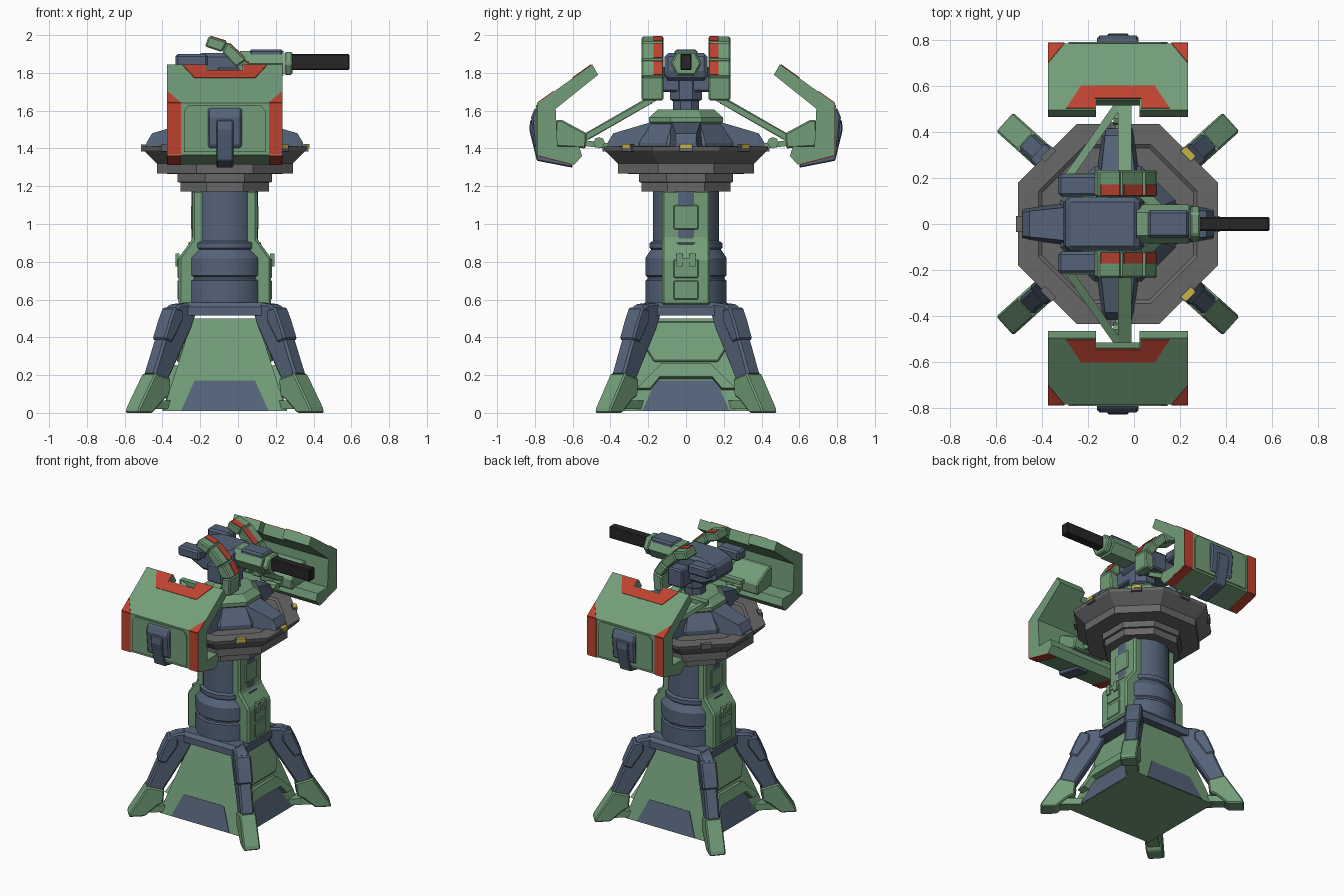
import bpy, bmesh
from math import cos, sin, pi, radians
from mathutils import Vector, Matrix

if "Cube" in bpy.data.objects:
    bpy.data.objects.remove(bpy.data.objects["Cube"])

CX = -0.07          # the tower axis; all parts are built around it
LEG_ANGLE = radians(42)


def material(name, r, g, b):
    m = bpy.data.materials.new(name)
    m.use_nodes = True
    m.diffuse_color = (r, g, b, 1)
    m.node_tree.nodes["Principled BSDF"].inputs["Base Color"].default_value = (r, g, b, 1)
    return m


GREEN = material("sage green", .17, .34, .19)
BLUE = material("slate blue", .09, .125, .19)
RED = material("brick red", .52, .055, .03)
GREY = material("mid grey", .14, .135, .135)
BLACK = material("barrel black", .02, .019, .019)
YELLOW = material("lamp yellow", .58, .46, .06)


def loft(name, rings, mat, mirror="", bevel=0.0, turn=0.0, closed=False):
    """Skin equal-length rings of points and cap both ends."""
    bm = bmesh.new()
    loops = [[bm.verts.new(p) for p in ring] for ring in rings]
    n = len(loops[0])
    for a, b in zip(loops, loops[1:]):
        for i in range(n):
            j = (i + 1) % n
            bm.faces.new((a[i], a[j], b[j], b[i]))
    bm.faces.new(loops[0][::-1])
    bm.faces.new(loops[-1])
    bmesh.ops.recalc_face_normals(bm, faces=bm.faces)
    bm.transform(Matrix.Rotation(turn, 4, "Z"))
    mesh = bpy.data.meshes.new(name)
    bm.to_mesh(mesh)
    bm.free()
    mesh.materials.append(mat)
    ob = bpy.data.objects.new(name, mesh)
    ob.location.x = CX
    bpy.context.collection.objects.link(ob)
    if bevel:
        mod = ob.modifiers.new("Bevel", "BEVEL")
        mod.width, mod.segments = bevel, 1
    if mirror:
        mod = ob.modifiers.new("Mirror", "MIRROR")
        mod.use_axis = ("X" in mirror, "Y" in mirror, False)
        mod.use_mirror_merge = False
    return ob


def prism(name, pts, axis, a, b, mat, **kw):
    """Extrude a 2D profile along an axis from a to b."""
    place = {"x": lambda p, t: (t, p[0], p[1]),
             "y": lambda p, t: (p[0], t, p[1]),
             "z": lambda p, t: (p[0], p[1], t)}[axis]
    return loft(name, [[place(p, t) for p in pts] for t in (a, b)], mat, **kw)


def box(name, x, y, z, mat, **kw):
    pts = [(x[0], y[0]), (x[1], y[0]), (x[1], y[1]), (x[0], y[1])]
    return prism(name, pts, "z", z[0], z[1], mat, **kw)


def plate(name, pts, mat, t=.009, **kw):
    """Thin slab centred on a flat 3D outline."""
    pts = [Vector(p) for p in pts]
    nrm = sum((p.cross(q) for p, q in zip(pts, pts[1:] + pts[:1])), Vector()).normalized()
    return loft(name, [[p + nrm * s * t / 2 for p in pts] for s in (-1, 1)], mat, **kw)


def lathe(name, profile, n, mat, **kw):
    """Turn (apothem, z) pairs into an n-sided solid with flats facing the axes."""
    k = 1 / cos(pi / n)
    rings = [[(r * k * cos((i + .5) * 2 * pi / n), r * k * sin((i + .5) * 2 * pi / n), z)
              for i in range(n)] for r, z in profile]
    return loft(name, rings, mat, **kw)


def beam(name, p, q, w, h, mat, **kw):
    p, q = Vector(p), Vector(q)
    side = (q - p).cross(Vector((0, 0, 1))).normalized()
    up = side.cross(q - p).normalized()
    corners = [side * a * w / 2 + up * b * h / 2 for a, b in ((-1, -1), (1, -1), (1, 1), (-1, 1))]
    return loft(name, [[e + c for c in corners] for e in (p, q)], mat, **kw)


# --- base: sloped housing, skirts, legs and feet
def sx(z): return .17 + .32 * (.5 - z)
def sy(z): return .20 + .26 * (.5 - z)


loft("base_housing", [[(a * sx(z), b * sy(z), z) for a, b in ((-1, -1), (1, -1), (1, 1), (-1, 1))]
                      for z in (.01, .5)], GREEN)
skirt = ((-.16, .17), (.16, .17), (.23, .012), (-.23, .012))
plate("front_skirt", [(u, sy(z), z) for u, z in skirt], BLUE, mirror="Y")
plate("side_skirt", [(sx(z), u, z) for u, z in skirt], BLUE, mirror="X")
hatch = ((-.17, .48), (.17, .48), (.22, .35), (.17, .27), (-.17, .27), (-.22, .35))
plate("side_hatch", [(sx(z), u, z) for u, z in hatch], GREEN, t=.03, mirror="X", bevel=.006)
hood = ((-.13, .25), (.13, .25), (.26, .12), (.19, .12), (.14, .18), (-.14, .18), (-.19, .12), (-.26, .12))
plate("side_hood", [(sx(z), u, z) for u, z in hood], GREEN, t=.08, mirror="X")
lathe("base_collar", [(.235, .515), (.235, .56), (.215, .585)], 4, BLUE)

leg = [(.24, .585), (.36, .575), (.40, .545), (.425, .49), (.545, .20), (.44, .17), (.27, .45), (.24, .52)]
prism("leg", leg, "y", -.045, .045, BLUE, turn=LEG_ANGLE, mirror="XY", bevel=.012)
knee = [(.34, .545), (.40, .56), (.435, .49), (.475, .39), (.42, .37), (.34, .49)]
prism("leg_knee", knee, "y", -.053, .053, BLUE, turn=LEG_ANGLE, mirror="XY", bevel=.01)
foot = [(.43, .18), (.54, .21), (.655, .03), (.665, 0), (.56, 0), (.48, .07), (.44, .09)]
prism("foot", foot, "y", -.055, .055, GREEN, turn=LEG_ANGLE, mirror="XY", bevel=.008)
box("foot_link", (.34, .56), (-.04, .04), (.02, .065), GREEN, turn=LEG_ANGLE, mirror="XY")

# --- column with side spines
column = lathe("column", [(.215, .57), (.215, .70), (.205, .708), (.205, .72), (.215, .728), (.215, .82),
                          (.185, .865), (.192, .872), (.192, .90), (.175, .91), (.175, 1.178)], 16, BLUE)
bpy.context.view_layer.objects.active = column
column.select_set(True)
bpy.ops.object.shade_smooth_by_angle()
column.select_set(False)
spine = [(0, .57), (.245, .57), (.245, .82), (.172, .92), (.172, 1.178), (0, 1.178)]
prism("column_spine", spine, "y", -.128, .128, GREEN, mirror="X", bevel=.012)
for x, z0, z1 in ((.245, .60, .70), (.245, .715, .815), (.172, .97, 1.10)):
    box("spine_panel", (x - .01, x + .006), (-.065, .065), (z0, z1), GREEN, mirror="X", bevel=.005)
box("spine_clasp", (.24, .262), (.018, .05), (.775, .845), GREEN, mirror="XY")
box("spine_clasp_bar", (.24, .258), (-.03, .03), (.80, .82), GREEN, mirror="X")

# --- octagonal platform with rim lugs and lamps
lathe("platform", [(.235, 1.172), (.235, 1.22), (.25, 1.222), (.25, 1.265), (.36, 1.267), (.36, 1.32),
                   (.43, 1.39), (.435, 1.41), (.345, 1.413), (.33, 1.402)], 8, GREY)
for i in range(8):
    lamp = i in (0, 1, 7)
    box("rim_lug", (.415, .443), (-.035, .035), (1.385, 1.42), GREY, turn=i * pi / 4)
    if lamp:
        box("rim_lamp", (.42, .448), (-.028, .028), (1.402, 1.424), YELLOW, turn=i * pi / 4)

# --- turret pedestal
lathe("pedestal", [(.25, 1.40), (.25, 1.43), (.18, 1.535)], 8, BLUE)
for i in range(4):
    rings = [[(r, -w, 1.40), (r, w, 1.40), (r, w * .8, z), (r, -w * .8, z)]
             for r, w, z in ((.08, .11, 1.57), (.385, .07, 1.48), (.415, .065, 1.43))]
    loft("pedestal_buttress", rings, BLUE, turn=i * pi / 2)
lathe("pedestal_collar", [(.18, 1.525), (.195, 1.54), (.195, 1.565), (.15, 1.605)], 8, GREEN)
lathe("neck", [(.07, 1.59), (.07, 1.65), (.085, 1.66), (.085, 1.76)], 8, BLUE)

# --- gun head
body = [(-.24, 1.77), (-.225, 1.87), (-.12, 1.905), (.09, 1.905), (.12, 1.79), (.03, 1.72), (-.14, 1.72)]
prism("head_body", body, "y", -.115, .115, BLUE, bevel=.02)
box("head_side_block", (-.26, -.09), (.12, .215), (1.83, 1.90), BLUE, mirror="Y", bevel=.012)
box("head_axle", (-.04, .08), (-.2, .2), (1.70, 1.83), BLUE, bevel=.01)

# curved shoulder guards, each a chain of three plates
outer = [(-.085, 1.995), (.015, 1.965), (.115, 1.87), (.17, 1.78), (.165, 1.655)]
inner = [(-.105, 1.94), (-.015, 1.91), (.06, 1.83), (.105, 1.765), (.095, 1.655)]
for i in range(4):
    seg = [outer[i], outer[i + 1], inner[i + 1], inner[i]]
    prism("shoulder_guard", seg, "y", .118, .235, GREEN, mirror="Y", bevel=.008)
    if i < 3:
        (x0, z0), (x1, z1) = outer[i], outer[i + 1]
        strip = [(x0 + (x1 - x0) * f, y, z0 + (z1 - z0) * f)
                 for f, y in ((.1, .124), (.9, .124), (.9, .172), (.1, .172))]
        plate("shoulder_stripe", strip, RED, mirror="Y")

# gun housing and barrel
hexagon = [(-.085, 1.85), (-.05, 1.915), (.05, 1.915), (.085, 1.85), (.05, 1.785), (-.05, 1.785)]
prism("gun_housing", hexagon, "x", .08, .31, GREEN)
box("gun_top_cover", (.13, .31), (-.06, .06), (1.87, 1.925), BLUE, bevel=.012)
prism("gun_muzzle", [(y * .95, 1.85 + (z - 1.85) * .95) for y, z in hexagon], "x", .315, .358, GREEN, bevel=.008)
box("barrel", (.34, .66), (-.03, .03), (1.815, 1.90), BLACK, bevel=.006)

# --- side shields
lower = [(.785, 1.64), (.785, 1.365), (.59, 1.315), (.55, 1.36), (.566, 1.41), (.68, 1.41), (.69, 1.61)]
def slope(y): return 1.845 - .712 * (y - .497)


prism("shield_side", [(.497, 1.845)] + lower + [(.465, 1.79)], "x", .095, .305, GREEN, mirror="XY")
prism("shield_middle", [(.54, slope(.54))] + lower + [(.515, 1.75)], "x", -.095, .095, GREEN, mirror="Y")
crest = ((.225, .502), (.16, .60), (-.16, .60), (-.225, .502), (-.1, .502), (-.1, .545), (.1, .545), (.1, .502))
plate("shield_crest", [(x, y, slope(y)) for x, y in crest], RED, mirror="Y")
plate("shield_edge_stripe", [(x, .785, z) for x, z in ((.233, 1.368), (.304, 1.368), (.304, 1.64), (.233, 1.64))],
      RED, mirror="XY")
plate("shield_corner", [(x, y, slope(y)) for x, y in ((.304, .785), (.233, .785), (.304, .70))], RED, mirror="XY")
plate("shield_edge_foot", [(x, y, 1.365 - (.785 - y) * .256) for x, y in
                           ((.233, .785), (.304, .785), (.304, .60), (.233, .60))], RED, mirror="XY")
face = ((-.215, 1.38), (.215, 1.38), (.215, 1.60), (.19, 1.63), (-.19, 1.63), (-.215, 1.60))
plate("shield_face", [(x, .785, z) for x, z in face], GREEN, t=.016, mirror="Y")

# shield vent, inner mount and struts
vent = [(.77, 1.62), (.80, 1.615), (.82, 1.565), (.805, 1.41), (.77, 1.39)]
prism("vent_housing", vent, "x", -.09, .09, BLUE, mirror="Y", bevel=.01)
core = [(.77, 1.55), (.825, 1.55), (.83, 1.50), (.79, 1.335), (.60, 1.298), (.60, 1.33), (.77, 1.38)]
prism("vent_core", core, "x", -.045, .045, BLUE, mirror="Y", bevel=.006)
mount = [(.69, 1.55), (.655, 1.55), (.525, 1.48), (.53, 1.40), (.69, 1.41)]
prism("shield_mount", mount, "x", -.13, .13, GREEN, mirror="Y", bevel=.008)
beam("shield_strut", (.03, .14, 1.68), (.03, .54, 1.455), .06, .03, GREEN, mirror="Y")
beam("shield_brace", (-.22, .20, 1.65), (.01, .53, 1.46), .035, .03, GREEN, mirror="Y")
beam("brace_anchor", (-.24, .20, 1.65), (.05, .20, 1.65), .04, .03, GREEN, mirror="Y")
beam("shield_link", (.02, .39, 1.41), (.02, .55, 1.43), .06, .03, GREEN, mirror="Y")
prism("link_pivot", [(.46 + .03 * cos(i * pi / 4), 1.43 + .03 * sin(i * pi / 4)) for i in range(8)],
      "x", -.02, .06, GREEN, mirror="Y")
